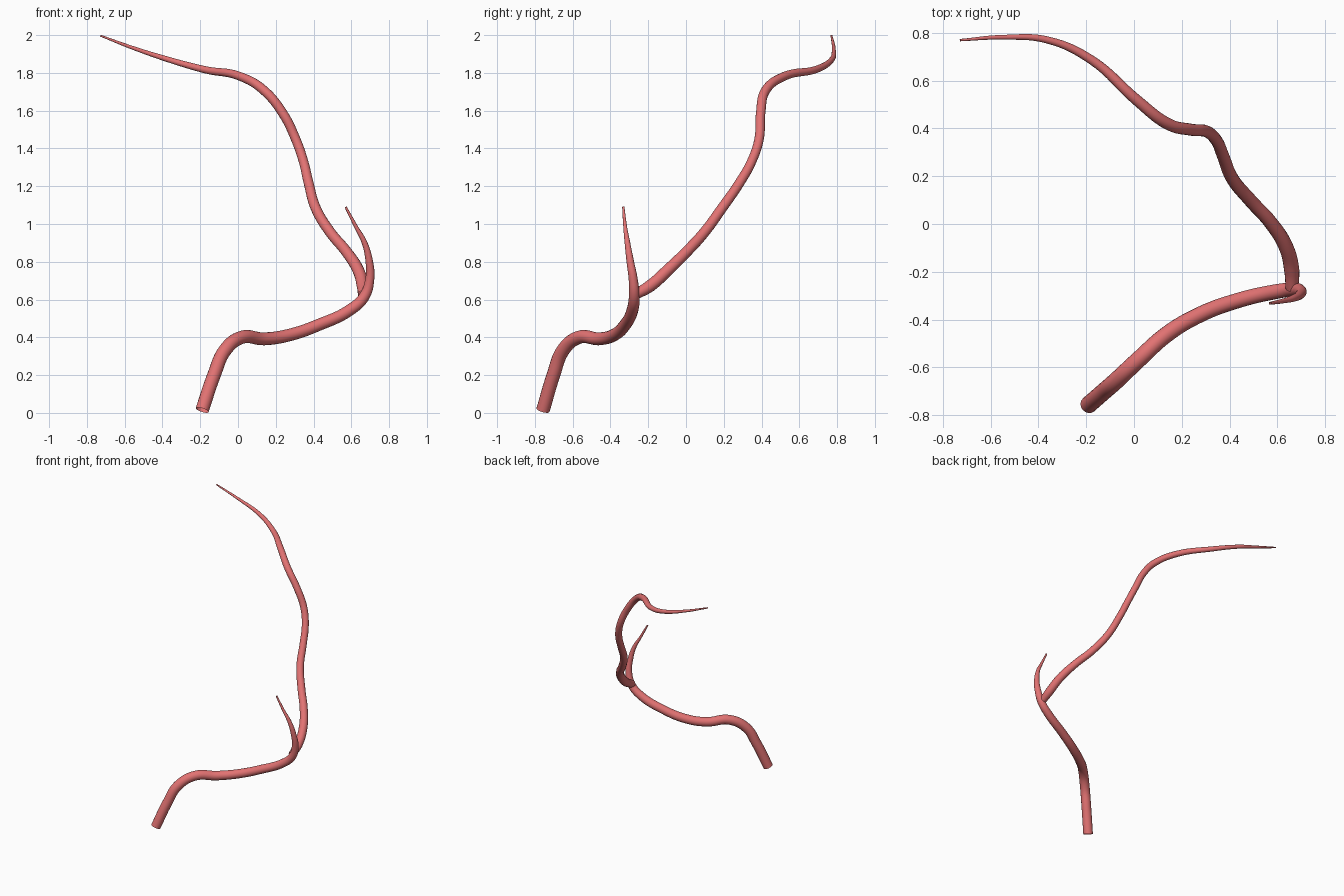
import bpy

mat = bpy.data.materials.new("vessel_red")
mat.diffuse_color = (0.76, 0.17, 0.17, 1)


def vessel(name, pts):
    """Smooth, open-ended tapering tube through (x, y, z, radius) points."""
    cu = bpy.data.curves.new(name, 'CURVE')
    cu.dimensions = '3D'
    cu.bevel_depth = 1.0
    cu.bevel_resolution = 6
    cu.resolution_u = 8
    sp = cu.splines.new('BEZIER')
    sp.radius_interpolation = 'LINEAR'
    sp.bezier_points.add(len(pts) - 1)
    for bp, (x, y, z, r) in zip(sp.bezier_points, pts):
        bp.co = (x, y, z)
        bp.radius = r
        bp.handle_left_type = bp.handle_right_type = 'AUTO'
    ob = bpy.data.objects.new(name, cu)
    bpy.context.collection.objects.link(ob)
    bpy.ops.object.select_all(action='DESELECT')
    ob.select_set(True)
    bpy.context.view_layer.objects.active = ob
    bpy.ops.object.convert(target='MESH')
    ob = bpy.context.object
    ob.data.materials.clear()
    ob.data.materials.append(mat)
    bpy.ops.object.shade_smooth_by_angle()
    return ob


# Trunk running on into the short side twig
vessel("trunk_and_short_branch", [
    (-.19, -.757, .015, .036), (-.127, -.702, .2, .036), (-.07, -.652, .33, .036),
    (.02, -.567, .40, .035), (.14, -.46, .392, .034), (.275, -.38, .413, .033),
    (.43, -.322, .467, .032), (.59, -.284, .543, .031), (.668, -.274, .615, .029),
    (.698, -.28, .71, .024), (.695, -.295, .80, .020), (.67, -.31, .90, .015),
    (.625, -.322, .985, .010), (.57, -.332, 1.09, .006)])

# Long branch that splits off and arches backwards to the upper left
vessel("long_branch", [
    (.662, -.27, .625, .027), (.66, -.19, .672, .032), (.636, -.095, .757, .031),
    (.573, .005, .855, .029), (.488, .098, .957, .028), (.412, .19, 1.083, .027),
    (.373, .285, 1.22, .026), (.347, .347, 1.33, .025), (.305, .387, 1.45, .025),
    (.238, .395, 1.585, .025), (.14, .42, 1.705, .025), (.01, .52, 1.782, .023),
    (-.175, .685, 1.817, .019), (-.36, .77, 1.868, .015), (-.55, .782, 1.93, .01),
    (-.728, .77, 1.997, .005)])
